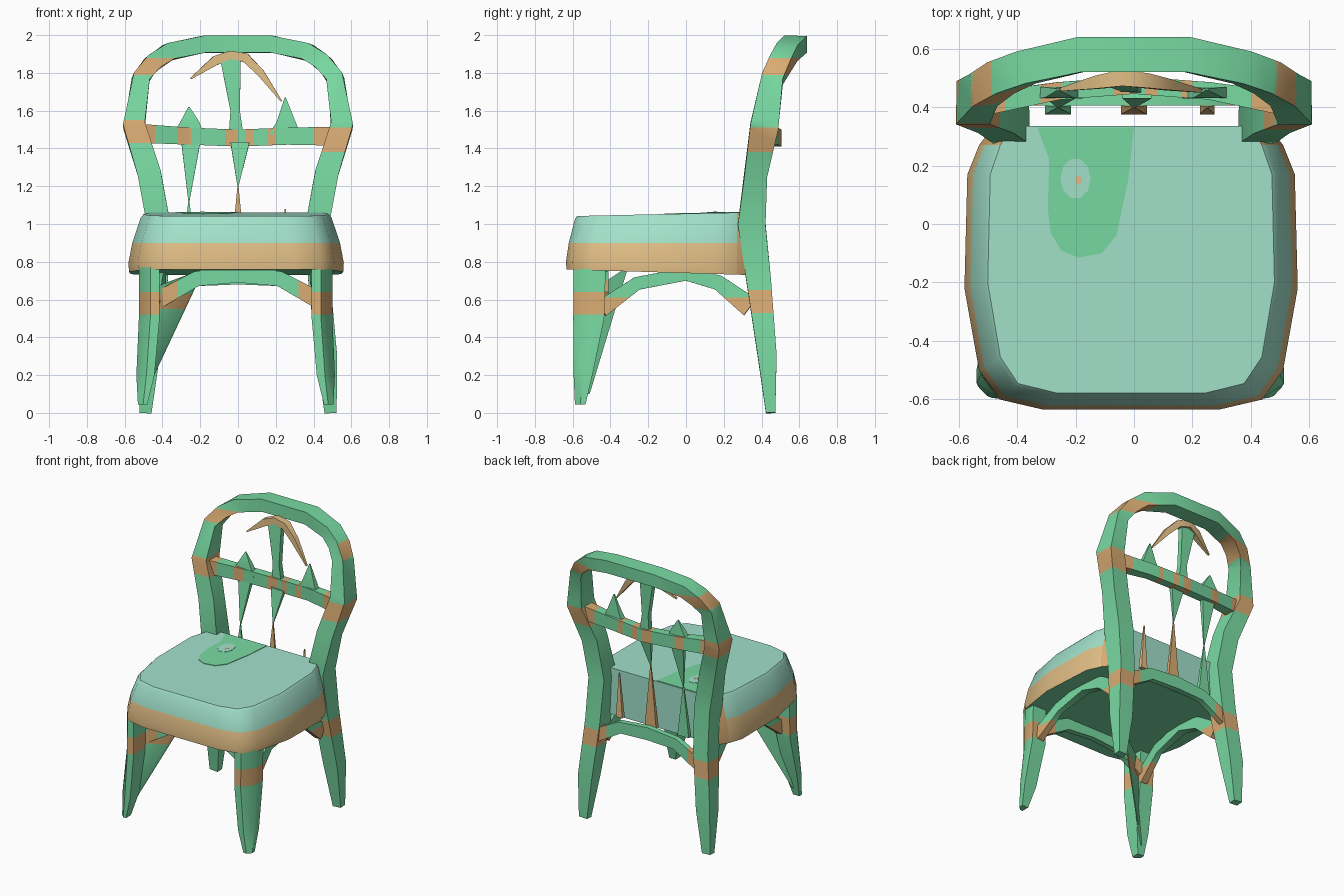
import bpy, bmesh, math
from mathutils import Vector

if "Cube" in bpy.data.objects:
    bpy.data.objects.remove(bpy.data.objects["Cube"])


def mat(name, r, g, b):
    m = bpy.data.materials.new(name)
    m.diffuse_color = (r ** 2.2, g ** 2.2, b ** 2.2, 1)
    m.use_nodes = True
    m.node_tree.nodes["Principled BSDF"].inputs["Base Color"].default_value = m.diffuse_color
    return m


GREEN, AQUA = mat("green", .47, .85, .63), mat("aqua", .63, .88, .79)
TAN, ORANGE = mat("tan", .88, .74, .52), mat("orange_tan", .85, .67, .45)


def finish(bm, name, mats, axis=2, bands=()):
    """Cut the mesh at band limits and colour the bands with the second material."""
    for lim in {v for band in bands for v in band}:
        co, no = Vector(), Vector()
        co[axis], no[axis] = lim, 1
        bmesh.ops.bisect_plane(bm, geom=bm.verts[:] + bm.edges[:] + bm.faces[:],
                               plane_co=co, plane_no=no, dist=1e-5)
    bmesh.ops.recalc_face_normals(bm, faces=bm.faces[:])
    for f in bm.faces:
        c = f.calc_center_median()[axis]
        f.material_index = int(any(lo < c < hi for lo, hi in bands))
    me = bpy.data.meshes.new(name)
    for m in mats:
        me.materials.append(m)
    bm.to_mesh(me)
    bm.free()
    ob = bpy.data.objects.new(name, me)
    bpy.context.collection.objects.link(ob)
    me.shade_smooth()
    me.set_sharp_from_angle(angle=math.radians(42))
    return ob


def loft(rings):
    bm = bmesh.new()
    vs = [[bm.verts.new(p) for p in r] for r in rings]
    n = len(vs[0])
    for r0, r1 in zip(vs, vs[1:]):
        for i in range(n):
            j = (i + 1) % n
            bm.faces.new((r0[i], r0[j], r1[j], r1[i]))
    bm.faces.new(vs[0][::-1])
    bm.faces.new(vs[-1])
    return bm


def beam(name, path, mats, axis=2, bands=(), ref=(0, 1, 0)):
    """Four-sided bar along (x, y, z, half width, half depth) points."""
    pts = [Vector(p[:3]) for p in path]
    rings = []
    for i, p in enumerate(pts):
        a, b = path[i][3:]
        t = Vector()
        if i > 0:
            t += (p - pts[i - 1]).normalized()
        if i < len(pts) - 1:
            t += (pts[i + 1] - p).normalized()
        s = t.cross(Vector(ref)).normalized()
        n = s.cross(t).normalized()
        rings.append([p + s * a * u + n * b * v
                      for u, v in ((-1, -1), (1, -1), (1, 1), (-1, 1))])
    return finish(loft(rings), name, mats, axis, bands)


def flip(path, dx=0):
    return [(-p[0] + dx,) + tuple(p[1:]) for p in path]


def plate(name, outline, z, h, m):
    bm = loft([[(x, y, z) for x, y in outline], [(x, y, z + h) for x, y in outline]])
    return finish(bm, name, [m])


def oval(x, y, rx, ry):
    return [(x + rx * math.cos(k * math.pi / 5), y + ry * math.sin(k * math.pi / 5))
            for k in range(10)]


# Seat: rounded outline lofted upwards; green below, tan band, aqua cushion
half = [(.30, -.635), (.45, -.60), (.52, -.50), (.57, -.22), (.56, .17), (.52, .27), (.47, .335)]
outline = half + [(-x, y) for x, y in reversed(half)]
rings = []
for z, s, tilt in ((.755, .995, .03), (.80, 1, .02), (.90, .965, 0), (1.03, .885, -.02), (1.045, .86, -.02)):
    rings.append([(x * s - .01, y * (s * .65 + .35) if y < 0 else y, z - tilt * (y + .5))
                  for x, y in outline])
seat = finish(loft(rings), "seat", [AQUA, TAN, GREEN, ORANGE], 2, [(.68, .90)])
for f in seat.data.polygons:
    if f.normal.z < -.8:
        f.material_index = 2
    elif f.normal.y > .9:
        f.material_index = 0
    elif f.center.y > .28 and f.normal.z < .7:
        f.material_index = 3

# Painted patch on the seat with a light spot, lying on the slightly tilted top
patch = plate("seat_patch", [(-.33, .33), (-.29, .22), (-.295, .05), (-.285, -.03), (-.25, -.09),
                             (-.19, -.115), (-.11, -.10), (-.06, -.04), (-.02, .15), (0, .33)],
              1.043, .005, GREEN)
spot = plate("seat_spot", oval(-.2, .155, .052, .07), 1.043, .007, AQUA)
dot = plate("seat_spot_centre", oval(-.19, .15, .012, .015), 1.043, .009, TAN)
for ob in (patch, spot, dot):
    for v in ob.data.vertices:
        v.co.z += .02 * (v.co.y + .5)

# Back frame: both rear legs, posts and the arched top in one sweep
post = [(.49, .448, 0, .032, .025), (.47, .43, .3, .055, .05), (.43, .385, .7, .058, .065),
        (.42, .348, 1.0, .062, .073), (.47, .37, 1.27, .062, .06),
        (.55, .415, 1.52, .058, .075), (.515, .458, 1.77, .045, .057),
        (.455, .50, 1.85, .045, .057), (.37, .535, 1.91, .045, .057), (.18, .58, 1.952, .045, .06)]
frame = beam("back_frame", flip(post) + post[::-1], [GREEN, ORANGE], 2,
             [(.53, .65), (1.38, 1.43), (1.43, 1.51), (1.51, 1.55), (1.79, 1.88)])
for f in frame.data.polygons:
    x, y, z = f.center
    if x > 0 and (1.51 < z < 1.55 or z > 1.7 and f.normal.y < -.5):
        f.material_index = 0
    elif x < 0 and 1.38 < z < 1.43:
        f.material_index = 0

# Front legs: tapering, with the outer front corner cut off
leg = [(.445, -.51, .77, .055, .085), (.445, -.515, .5, .055, .082),
       (.465, -.545, .2, .048, .05), (.48, -.56, .045, .025, .028)]
for name, side, dx in (("front_leg_right", 1, 0), ("front_leg_left", -1, -.025)):
    rings = [[(side * (x + a * u) + dx, y + b * v, z) for u, v in
              ((-1, 1), (-1, -1), (-.1, -1), (1, 0), (1, 1))] for x, y, z, a, b in leg]
    finish(loft(rings), name, [GREEN, ORANGE], 2, [(.52, .64)])

# Arched side braces under the seat
side = [(.44, -.45, .55, .045, .025), (.42, -.26, .685, .035, .02), (.41, 0, .735, .035, .03),
        (.41, .17, .69, .04, .02), (.42, .34, .56, .055, .025)]
for name, p in (("side_brace_right", side), ("side_brace_left", flip(side))):
    beam(name, p, [GREEN, ORANGE], 2, [(.45, .61)], ref=(1, 0, 0))

# Front and rear braces
for name, y, zc in (("front_brace", -.43, .735), ("rear_brace", .425, .725)):
    arm = [(.42, y, .60, .045, .02), (.22, y, .71, .04, .02)]
    beam(name, flip(arm) + [(0, y, zc, .045, .02)] + arm[::-1], [GREEN, ORANGE], 0,
         [(-.5, -.32), (.32, .5)])

# Corner web beside the left front leg
web = [(-.5, -.53, .1), (-.46, -.48, .66), (-.19, -.33, .76)]
finish(loft([web, [(x + .01, y + .02, z) for x, y, z in web]]), "corner_web",
       [GREEN, ORANGE], 2, [(.55, .63)])

# Middle rail with painted stripes
beam("middle_rail", [(-.52, .41, 1.48, .05, .04), (-.26, .455, 1.465, .045, .03),
                     (0, .475, 1.455, .045, .03), (.26, .455, 1.465, .045, .03),
                     (.52, .41, 1.465, .05, .04)], [GREEN, ORANGE], 0,
     [(-.53, -.44), (-.32, -.25), (-.07, 0), (.04, .08), (.16, .2), (.4, .53)])

# Pointed peaks above the rail
for name, x, top in (("peak_left", -.26, 1.62), ("peak_right", .25, 1.67)):
    beam(name, [(x, .45, 1.47, .085, .02), (x + .005, .45, 1.54, .05, .018),
                (x, .46, top, .003, .003)], [GREEN])

# Spikes hanging below the rail and rising from the rear brace
for name, x, tip, w in (("left", -.26, 1.12, .05), ("middle", 0, 1.2, .05)):
    beam("hanging_spike_" + name, [(x + .01, .445, 1.43, w, .016), (x, .40, tip, .003, .003)],
         [GREEN])
for name, x, tip, w, m in (("left", -.26, 1.12, .045, GREEN), ("middle", 0, 1.2, .045, ORANGE),
                           ("right", .25, 1.08, .025, TAN)):
    beam("rising_spike_" + name, [(x, .39, .76, w, .015), (x, .40, tip, .003, .003)], [m])

# Upper centre spindle and small inner arch
beam("upper_spindle", [(-.01, .47, 1.46, .04, .02), (-.015, .47, 1.6, .025, .018),
                       (-.04, .49, 1.88, .055, .018)], [GREEN])
beam("inner_arch", [(-.25, .46, 1.77, .004, .006), (-.12, .485, 1.865, .025, .022),
                    (-.04, .50, 1.895, .022, .028), (.04, .49, 1.88, .024, .025),
                    (.12, .475, 1.80, .02, .018), (.23, .455, 1.65, .004, .006)], [TAN])
